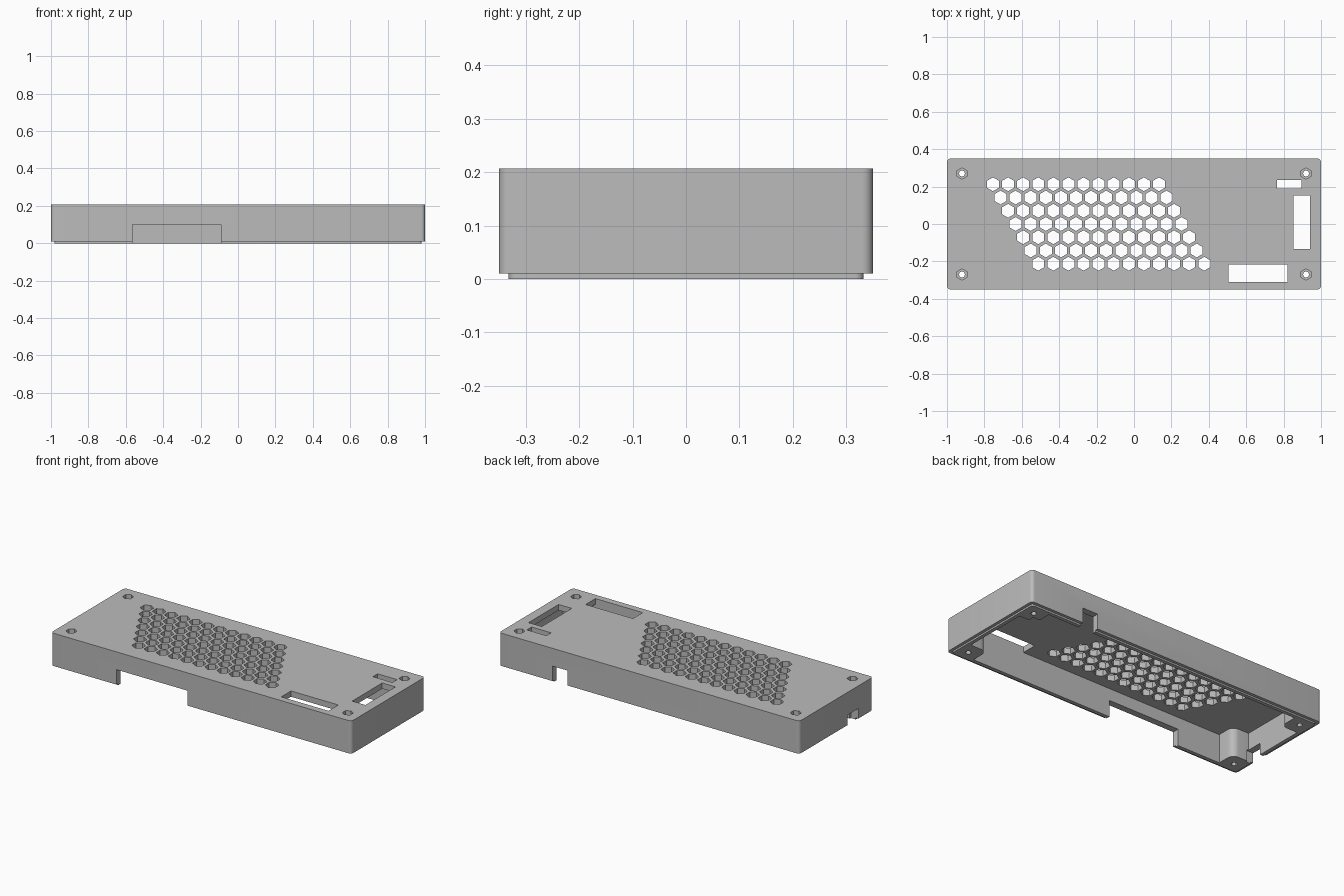
import bpy, bmesh
from math import pi, cos, sin

cube = bpy.data.objects.get("Cube")
if cube:
    bpy.data.objects.remove(cube, do_unlink=True)

LENGTH, WIDTH, HEIGHT = 2.0, 0.70, 0.207
LIP_HEIGHT, LIP_INSET, WALL, ROOF = 0.01, 0.018, 0.04, 0.035
SCREW_X, SCREW_Y = 0.92, 0.27

plastic = bpy.data.materials.new("grey plastic")
plastic.use_nodes = True
grey = (0.5, 0.5, 0.5, 1)
plastic.diffuse_color = grey
plastic.node_tree.nodes["Principled BSDF"].inputs["Base Color"].default_value = grey


def arc(cx, cy, r, start, end, steps):
    angles = [start + (end - start) * i / steps for i in range(steps + 1)]
    return [(cx + r * cos(a), cy + r * sin(a)) for a in angles]


def ngon(cx, cy, r, sides, turn=0):
    return arc(cx, cy, r, turn, turn + 2 * pi, sides)[:-1]


def rectangle(x0, x1, y0, y1):
    return [(x0, y0), (x1, y0), (x1, y1), (x0, y1)]


def rounded(hx, hy, r):
    points = []
    for i, (sx, sy) in enumerate([(1, 1), (-1, 1), (-1, -1), (1, -1)]):
        points += arc(sx * (hx - r), sy * (hy - r), r, i * pi / 2, (i + 1) * pi / 2, 6)
    return points


def cavity_outline():
    """Inner rectangle with a round-nosed screw post left standing in each corner."""
    hx, hy, r = LENGTH / 2 - WALL, WIDTH / 2 - WALL, 0.07
    corner = [(hx, SCREW_Y - r)]
    corner += arc(SCREW_X - r + 0.04, SCREW_Y - r + 0.04, 0.04, 1.5 * pi, pi, 6)
    corner += [(SCREW_X - r, hy)]
    points = []
    for sx, sy in [(1, 1), (-1, 1), (-1, -1), (1, -1)]:
        part = [(sx * x, sy * y) for x, y in corner]
        points += part if sx * sy > 0 else part[::-1]
    return points


def prisms(name, parts):
    """One object made of upright prisms, each given as (outline, bottom, top)."""
    bm = bmesh.new()
    for outline, z0, z1 in parts:
        low = [bm.verts.new((x, y, z0)) for x, y in outline]
        high = [bm.verts.new((x, y, z1)) for x, y in outline]
        bm.faces.new(low[::-1])
        bm.faces.new(high)
        for i in range(len(low)):
            j = (i + 1) % len(low)
            bm.faces.new((low[i], low[j], high[j], high[i]))
    bmesh.ops.recalc_face_normals(bm, faces=bm.faces)
    mesh = bpy.data.meshes.new(name)
    bm.to_mesh(mesh)
    bm.free()
    mesh.materials.append(plastic)
    obj = bpy.data.objects.new(name, mesh)
    bpy.context.collection.objects.link(obj)
    return obj


def combine(target, tool, operation):
    tool.hide_render = True
    mod = target.modifiers.new(tool.name, "BOOLEAN")
    mod.object, mod.operation, mod.solver = tool, operation, "EXACT"
    bpy.context.view_layer.objects.active = target
    bpy.ops.object.modifier_apply(modifier=mod.name)
    bpy.data.objects.remove(tool, do_unlink=True)


# Outer shell with the inset lip below
cover = prisms("case_cover", [(rounded(LENGTH / 2, WIDTH / 2, 0.02), LIP_HEIGHT, HEIGHT)])
lip = prisms("lip", [(rounded(LENGTH / 2 - LIP_INSET, WIDTH / 2 - LIP_INSET, 0.015),
                      0, HEIGHT / 2)])
combine(cover, lip, "UNION")

# Hollow inside
combine(cover, prisms("cavity", [(cavity_outline(), -0.1, HEIGHT - ROOF)]), "DIFFERENCE")

# Slanted honeycomb vent
pitch, row_step = 0.0807, 0.0708
vents = []
for row in range(7):
    for col in range(12):
        x = -0.754 + col * pitch + row * pitch / 2
        y = (3 - row) * row_step
        vents.append((ngon(x, y, 0.037, 6, pi / 6), 0.1, 0.3))
combine(cover, prisms("vents", vents), "DIFFERENCE")

# Connector windows in the roof and notches in the walls
openings = [
    (rectangle(0.505, 0.82, -0.31, -0.217), 0.1, 0.3),
    (rectangle(0.853, 0.941, -0.133, 0.153), 0.1, 0.3),
    (rectangle(0.765, 0.895, 0.19, 0.235), -0.1, 0.3),
    (rectangle(-0.565, -0.09, -0.4, -0.30), -0.1, 0.10),
    (rectangle(0.545, 0.645, 0.30, 0.4), -0.1, 0.10),
    (rectangle(-1.1, -0.95, -0.21, -0.105), -0.1, 0.07),
]
combine(cover, prisms("openings", openings), "DIFFERENCE")

# Screw holes with head recesses
corners = [(sx * SCREW_X, sy * SCREW_Y) for sx in (-1, 1) for sy in (-1, 1)]
for name, radius, sides, bottom in [("screw_holes", 0.016, 12, -0.1),
                                    ("head_recesses", 0.03, 6, HEIGHT - 0.03)]:
    holes = [(ngon(x, y, radius, sides, pi / 6), bottom, 0.3) for x, y in corners]
    combine(cover, prisms(name, holes), "DIFFERENCE")

# Smooth only the rounded corners
bpy.ops.object.select_all(action="DESELECT")
cover.select_set(True)
bpy.context.view_layer.objects.active = cover
bpy.ops.object.shade_smooth_by_angle(angle=pi / 6)
